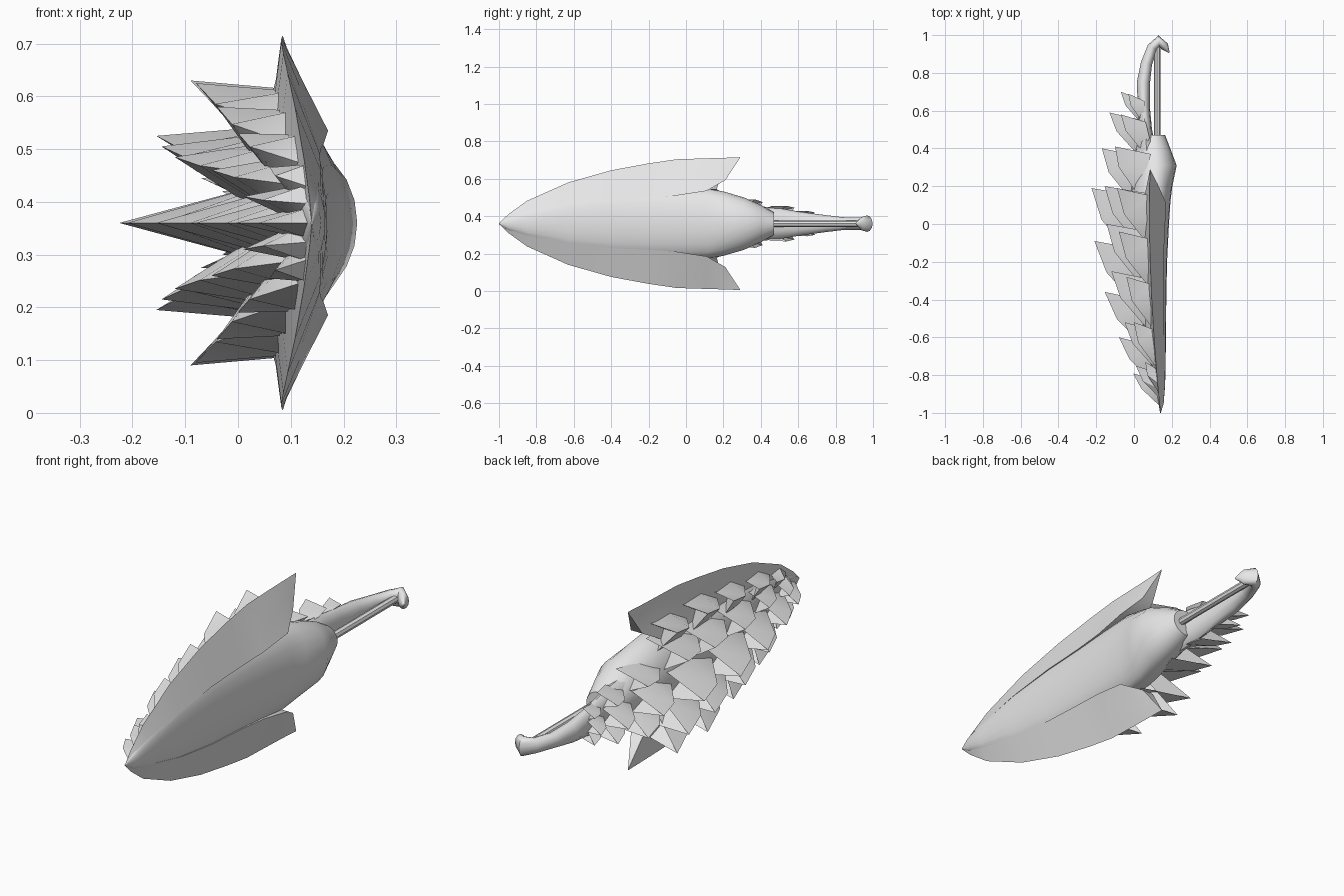
import bpy, bmesh, math
from mathutils import Vector

if "Cube" in bpy.data.objects:
    bpy.data.objects.remove(bpy.data.objects["Cube"])

MID = 0.36  # height of the symmetry plane
mat = bpy.data.materials.new("light grey")
mat.diffuse_color = (0.8, 0.8, 0.8, 1)
mat.use_nodes = True
mat.node_tree.nodes["Principled BSDF"].inputs["Base Color"].default_value = mat.diffuse_color


def finish(name, bm, angle=40):
    bmesh.ops.recalc_face_normals(bm, faces=bm.faces)
    me = bpy.data.meshes.new(name)
    bm.to_mesh(me)
    bm.free()
    me.materials.append(mat)
    ob = bpy.data.objects.new(name, me)
    bpy.context.collection.objects.link(ob)
    bpy.ops.object.select_all(action='DESELECT')
    ob.select_set(True)
    bpy.context.view_layer.objects.active = ob
    bpy.ops.object.shade_smooth_by_angle(angle=math.radians(angle))
    return ob


def loft(name, rings, angle=40):
    bm = bmesh.new()
    vs = [[bm.verts.new((x, y, MID + w)) for x, y, w in r] for r in rings]
    n = len(vs[0])
    for a, b in zip(vs, vs[1:]):
        for i in range(n):
            j = (i + 1) % n
            bm.faces.new((a[i], a[j], b[j], b[i]))
    bm.faces.new(vs[0])
    bm.faces.new(vs[-1][::-1])
    bmesh.ops.remove_doubles(bm, verts=bm.verts, dist=0.0005)
    return finish(name, bm, angle)


def lerp(table, y, k):
    if y <= table[0][0]:
        return table[0][k]
    for a, b in zip(table, table[1:]):
        if y <= b[0]:
            t = (y - a[0]) / (b[0] - a[0])
            return a[k] + (b[k] - a[k]) * t
    return table[-1][k]


# y, half width, belly x, side x, spine x
BODY = [(-1, .002, .142, .14, .138), (-.95, .035, .157, .14, .13),
        (-.85, .075, .165, .135, .11), (-.63, .14, .169, .125, .06),
        (-.4, .17, .171, .115, .02), (-.2, .182, .175, .11, -.01),
        (0, .187, .185, .11, -.02), (.12, .186, .193, .115, -.02),
        (.2, .172, .203, .115, -.015), (.31, .14, .226, .12, 0),
        (.4, .10, .192, .11, .01), (.47, .06, .165, .1, .025)]
# y, inner w, outer w, edge x
WING = [(-1, 0, .002, .14), (-.95, .02, .05, .135), (-.85, .05, .122, .125),
        (-.63, .1, .22, .108), (-.4, .13, .285, .094), (-.2, .14, .322, .086),
        (-.05, .15, .344, .082), (.11, .175, .349, .082),
        (.21, .232, .352, .083), (.29, .353, .355, .085)]

# body shell
rings = []
for y, b, xc, xm, xs in BODY:
    ring = []
    for i in range(20):
        t = 2 * math.pi * i / 20
        c = math.cos(t)
        ring.append((xm + c * ((xc - xm) if c > 0 else (xm - xs)), y, b * math.sin(t)))
    rings.append(ring)
loft("body", rings)

# side wings, thin toward the outer edge and ending in a swept point
for side in (1, -1):
    rings = []
    for y, wi, wo, xe in WING:
        xc, xm, xs = (lerp(BODY, y, k) for k in (2, 3, 4))
        f = max(0, min(1, (.29 - y) / .18))
        top = xe + f * (xm + .72 * (xc - xm) - xe)
        low = xe + f * (xm - .5 * (xm - xs) - xe)
        wm = wi + .55 * (wo - wi)
        rings.append([(top, y, side * wi), (xe + .45 * (top - xe), y, side * wm),
                      (xe, y, side * wo),
                      (xe + .3 * (low - xe), y, side * wm), (low, y, side * wi)])
    loft("left_wing" if side > 0 else "right_wing", rings)

# tail with hooked end: x, y, half depth, half width
TAIL = [(.07, .33, .06, .10), (.06, .5, .035, .082), (.052, .62, .032, .062),
        (.05, .75, .035, .045), (.066, .85, .03, .033), (.097, .935, .027, .034),
        (.132, .968, .03, .044), (.163, .94, .022, .036), (.186, .908, .003, .003)]
rings = []
for i, (x, y, r, w) in enumerate(TAIL):
    a, b = TAIL[max(0, i - 1)], TAIL[min(len(TAIL) - 1, i + 1)]
    d = Vector((b[0] - a[0], b[1] - a[1])).normalized()
    rings.append([(x + d.y * r * math.cos(t), y - d.x * r * math.cos(t), w * math.sin(t))
                  for t in (2 * math.pi * k / 12 for k in range(12))])
loft("tail", rings, 50)

# straight rod joining the body to the tail hook
loft("tail_rod", [[(.122 + .017 * math.cos(k * math.pi / 4), y, .017 * math.sin(k * math.pi / 4))
                   for k in range(8)] for y in (.43, .945)])

SPINE = BODY[:-1] + [(.5, .085, 0, .06, .022), (.62, .062, 0, .052, .02), (.75, .045, 0, .05, .015)]


def back_x(y, w):
    """Depth of the back surface at a given length and width."""
    b, xm, xs = lerp(SPINE, y, 1), lerp(SPINE, y, 3), lerp(SPINE, y, 4)
    w = abs(w)
    if w < b:
        return xm - (xm - xs) * math.sqrt(1 - (w / b) ** 2)
    return min(xm, lerp(WING, y, 3)) - .01


def scale(bm, tip, h, length, spread):
    """Folded pointed scale: ridged front, notched rear."""
    x, y, w = tip
    c = w * spread
    yr, yf = y - .04, y - length
    base = Vector((back_x(yf, c) + .01, yf, c * .93))
    tipv = Vector(tip)
    ridge = base.lerp(tipv, .55) + Vector((-.13 * length, 0, 0))
    pts = [base, ridge, tipv]
    for s in (1, -1):
        ws, wm = c + s * h, c + s * h * .95
        pts.append(Vector((back_x(yr, ws) + .015, yr, ws)))
        pts.append(Vector((back_x(yr - length * .45, wm) + .01, yr - length * .45, wm)))
    pts.append(Vector((back_x(yr, c) + .01, yr - .3 * length, c)))
    v = [bm.verts.new((p.x, p.y, p.z + MID)) for p in pts]
    for r, m in ((3, 4), (5, 6)):
        for f in ((0, 1, m), (1, r, m), (1, 2, r), (2, 7, r), (0, m, 7), (m, r, 7)):
            bm.faces.new([v[i] for i in f])


# rows of scales: tip x, tip y, tip w, half width, length
CENTRE = [(-.005, -.79, 0, .03, .18), (-.08, -.6, 0, .045, .26), (-.155, -.36, 0, .055, .32),
          (-.21, -.09, 0, .062, .37), (-.225, .19, 0, .062, .37), (-.17, .4, 0, .05, .28),
          (-.13, .59, 0, .04, .22), (-.07, .7, 0, .028, .16)]
MIDDLE = [(.01, -.75, .05, .035, .18), (-.05, -.52, .1, .05, .25), (-.12, -.25, .125, .06, .31),
          (-.145, .0, .145, .062, .33), (-.155, .2, .165, .06, .32), (-.1, .41, .115, .042, .24),
          (-.07, .58, .085, .03, .19), (-.03, .69, .06, .022, .14)]
OUTER = [(.06, -.73, .105, .035, .16), (.0, -.52, .17, .045, .24), (-.04, -.28, .22, .055, .28),
         (-.08, -.04, .265, .06, .31), (-.09, .19, .27, .06, .31)]
for name, row, spread, sides in (("centre_scales", CENTRE, 1, (1,)),
                                 ("middle_scales", MIDDLE, .76, (1, -1)),
                                 ("outer_scales", OUTER, .72, (1, -1))):
    bm = bmesh.new()
    for x, y, w, h, length in row:
        for s in sides:
            scale(bm, (x, y, w * s), h, length, spread)
    finish(name, bm, 30)
